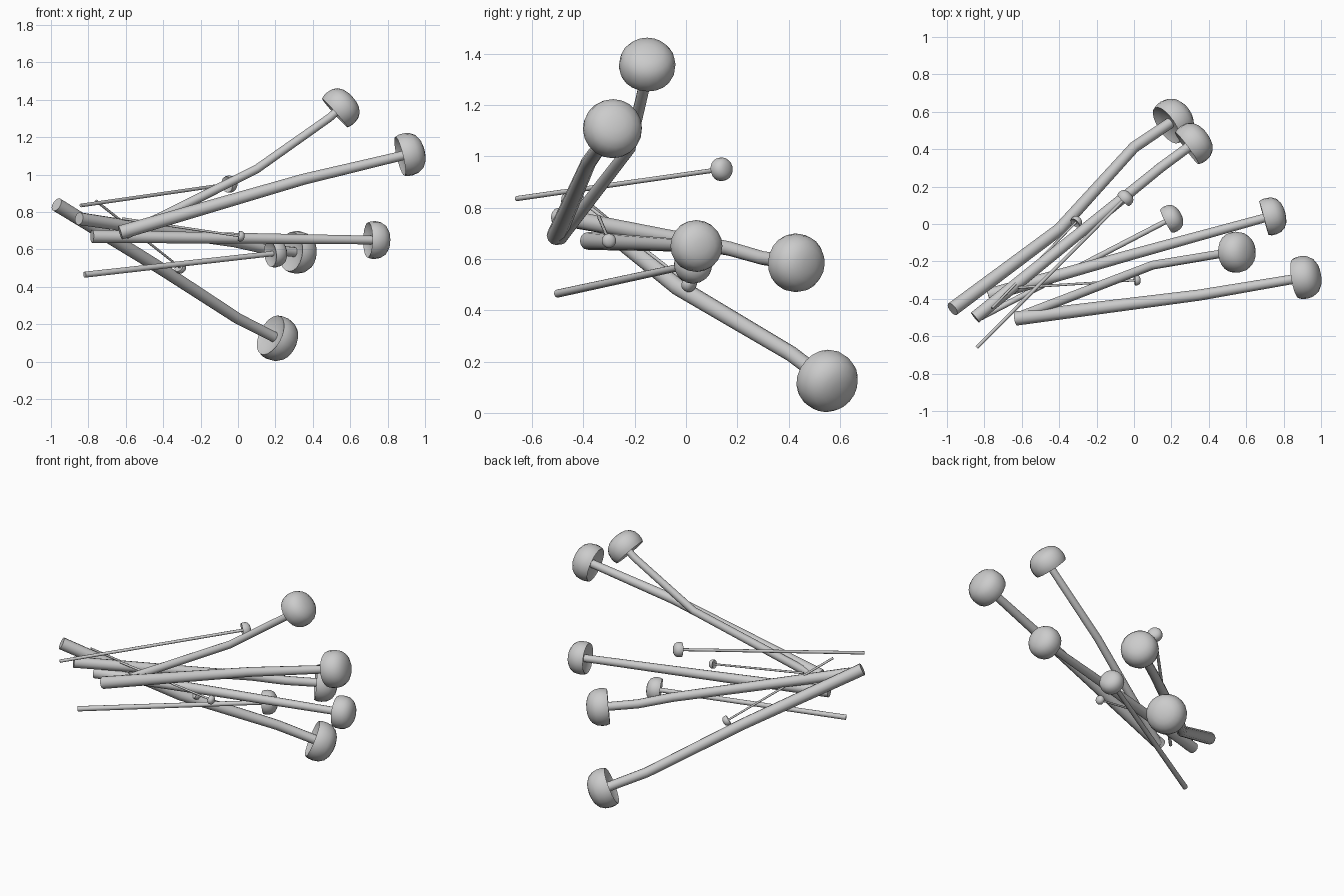
import bpy
import math
from mathutils import Vector

cube = bpy.data.objects.get("Cube")
if cube:
    bpy.data.objects.remove(cube, do_unlink=True)

grey = bpy.data.materials.new("plain_grey")
grey.use_nodes = True
tone = (0.6, 0.6, 0.6, 1)
grey.diffuse_color = tone
grey.node_tree.nodes["Principled BSDF"].inputs["Base Color"].default_value = tone

# Cap outline as (radius, height): hollow underside, rim, then dome
CAP = [(0.3, 0.2), (0.7, 0.14), (0.93, 0.0), (0.99, 0.18), (1.0, 0.4),
       (0.95, 0.68), (0.8, 0.92), (0.55, 1.08), (0.28, 1.15)]
SIDES = 20


def shade(obj):
    bpy.ops.object.select_all(action="DESELECT")
    obj.select_set(True)
    bpy.context.view_layer.objects.active = obj
    bpy.ops.object.shade_smooth_by_angle(angle=math.radians(50))


def make_cap(name, centre, axis, size):
    """Lathe the cap outline round the stem direction."""
    rot = axis.to_track_quat("Z", "Y")
    verts = [(r * math.cos(math.tau * i / SIDES), r * math.sin(math.tau * i / SIDES), h)
             for r, h in CAP for i in range(SIDES)]
    verts += [(0, 0, 0.22), (0, 0, 1.17)]
    faces = []
    last = (len(CAP) - 1) * SIDES
    for i in range(SIDES):
        j = (i + 1) % SIDES
        for ring in range(0, last, SIDES):
            faces.append((ring + i, ring + j, ring + SIDES + j, ring + SIDES + i))
        faces.append((len(verts) - 2, j, i))
        faces.append((len(verts) - 1, last + i, last + j))
    mesh = bpy.data.meshes.new(name)
    # The listed centre lies about halfway up the cap
    place = [centre + rot @ ((Vector(v) - Vector((0, 0, 0.52))) * size) for v in verts]
    mesh.from_pydata(place, [], faces)
    mesh.materials.append(grey)
    obj = bpy.data.objects.new(name, mesh)
    bpy.context.collection.objects.link(obj)
    shade(obj)


def make_stem(name, points, thick, thin):
    """Tapering round stalk with closed ends."""
    curve = bpy.data.curves.new(name, "CURVE")
    curve.dimensions = "3D"
    curve.bevel_depth = 1
    curve.bevel_resolution = 4
    curve.use_fill_caps = True
    spline = curve.splines.new("POLY")
    spline.points.add(len(points) - 1)
    span = (points[-1] - points[0]).length
    for p, co in zip(spline.points, points):
        p.co = (*co, 1)
        p.radius = thick + (thin - thick) * (co - points[0]).length / span
    curve.materials.append(grey)
    obj = bpy.data.objects.new(name, curve)
    bpy.context.collection.objects.link(obj)
    bpy.ops.object.select_all(action="DESELECT")
    obj.select_set(True)
    bpy.context.view_layer.objects.active = obj
    bpy.ops.object.convert(target="MESH")
    shade(bpy.context.object)


def make_mushroom(name, path, thick, thin, size):
    points = [Vector(p) for p in path]
    axis = (points[-1] - points[-2]).normalized()
    make_cap(name + "_cap", points[-1], axis, size)
    points[-1] = points[-1] - axis * size * 0.2
    make_stem(name + "_stem", points, thick, thin)


# Path from stalk foot to cap centre, foot and top radii, cap radius
make_mushroom("tallest_mushroom", [(-0.6, -0.49, 0.68), (0.1, -0.22, 1.03),
              (0.49, -0.155, 1.305), (0.56, -0.15, 1.367)], 0.026, 0.022, 0.11)
make_mushroom("upper_mushroom", [(-0.63, -0.505, 0.69), (0.35, -0.38, 0.975),
              (0.923, -0.283, 1.112)], 0.038, 0.025, 0.115)
make_mushroom("middle_mushroom", [(-0.78, -0.38, 0.67), (0, -0.16, 0.66),
              (0.745, 0.045, 0.65)], 0.035, 0.023, 0.101)
make_mushroom("rear_mushroom", [(-0.85, -0.5, 0.765), (-0.02, 0.17, 0.64),
              (0.14, 0.3, 0.603), (0.33, 0.44, 0.583)], 0.034, 0.026, 0.114)
make_mushroom("lowest_mushroom", [(-0.97, -0.455, 0.84), (-0.4, -0.03, 0.49),
              (0, 0.41, 0.23), (0.222, 0.56, 0.117)], 0.038, 0.029, 0.122)
make_mushroom("slender_mushroom", [(-0.82, -0.5, 0.465), (0.207, 0.033, 0.58)],
              0.016, 0.014, 0.075)
make_mushroom("long_thin_mushroom", [(-0.84, -0.66, 0.835), (-0.042, 0.143, 0.95)],
              0.01, 0.009, 0.046)
make_mushroom("small_drooping_mushroom", [(-0.76, -0.45, 0.86), (-0.305, 0.015, 0.5)],
              0.007, 0.006, 0.032)
make_mushroom("smallest_mushroom", [(-0.62, -0.34, 0.765), (0.017, -0.3, 0.67)],
              0.007, 0.006, 0.028)
